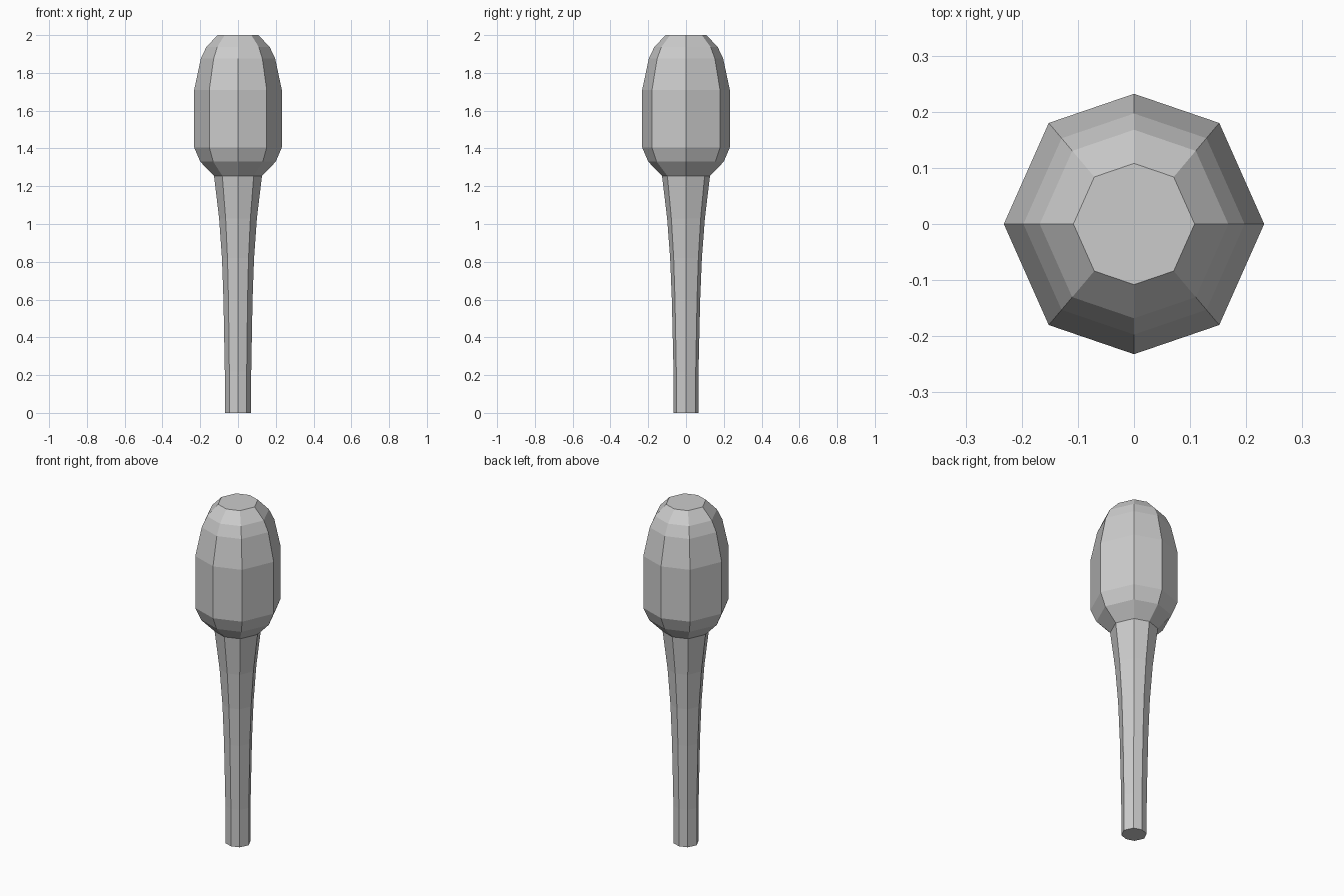
import bpy
import bmesh

if "Cube" in bpy.data.objects:
    bpy.data.objects.remove(bpy.data.objects["Cube"])

# Eight-sided, slightly uneven cross-section at unit radius
SECTION = [(1, 0), (0.655, 0.776), (0, 1), (-0.655, 0.776),
           (-1, 0), (-0.655, -0.776), (0, -1), (0.655, -0.776)]


def lofted_part(name, profile):
    """Skin the section along (z, x radius, y radius) and cap both ends."""
    bm = bmesh.new()
    rings = [[bm.verts.new((x * rx, y * ry, z)) for x, y in SECTION]
             for z, rx, ry in profile]
    for low, high in zip(rings, rings[1:]):
        for i in range(8):
            j = (i + 1) % 8
            bm.faces.new((low[i], low[j], high[j], high[i]))
    bm.faces.new(rings[0][::-1])
    bm.faces.new(rings[-1])
    mesh = bpy.data.meshes.new(name)
    bm.to_mesh(mesh)
    bm.free()
    obj = bpy.data.objects.new(name, mesh)
    bpy.context.collection.objects.link(obj)
    return obj


# One continuous body: slim flared handle, then the rounded heavy head
lofted_part("club", [
    (0.0, 0.070, 0.065),
    (0.22, 0.070, 0.066),
    (0.60, 0.077, 0.075),
    (0.82, 0.085, 0.084),
    (1.03, 0.100, 0.100),
    (1.255, 0.127, 0.127),
    (1.33, 0.200, 0.200),
    (1.405, 0.232, 0.232),
    (1.71, 0.232, 0.232),
    (1.875, 0.197, 0.197),
    (1.937, 0.168, 0.168),
    (2.0, 0.108, 0.108),
])
